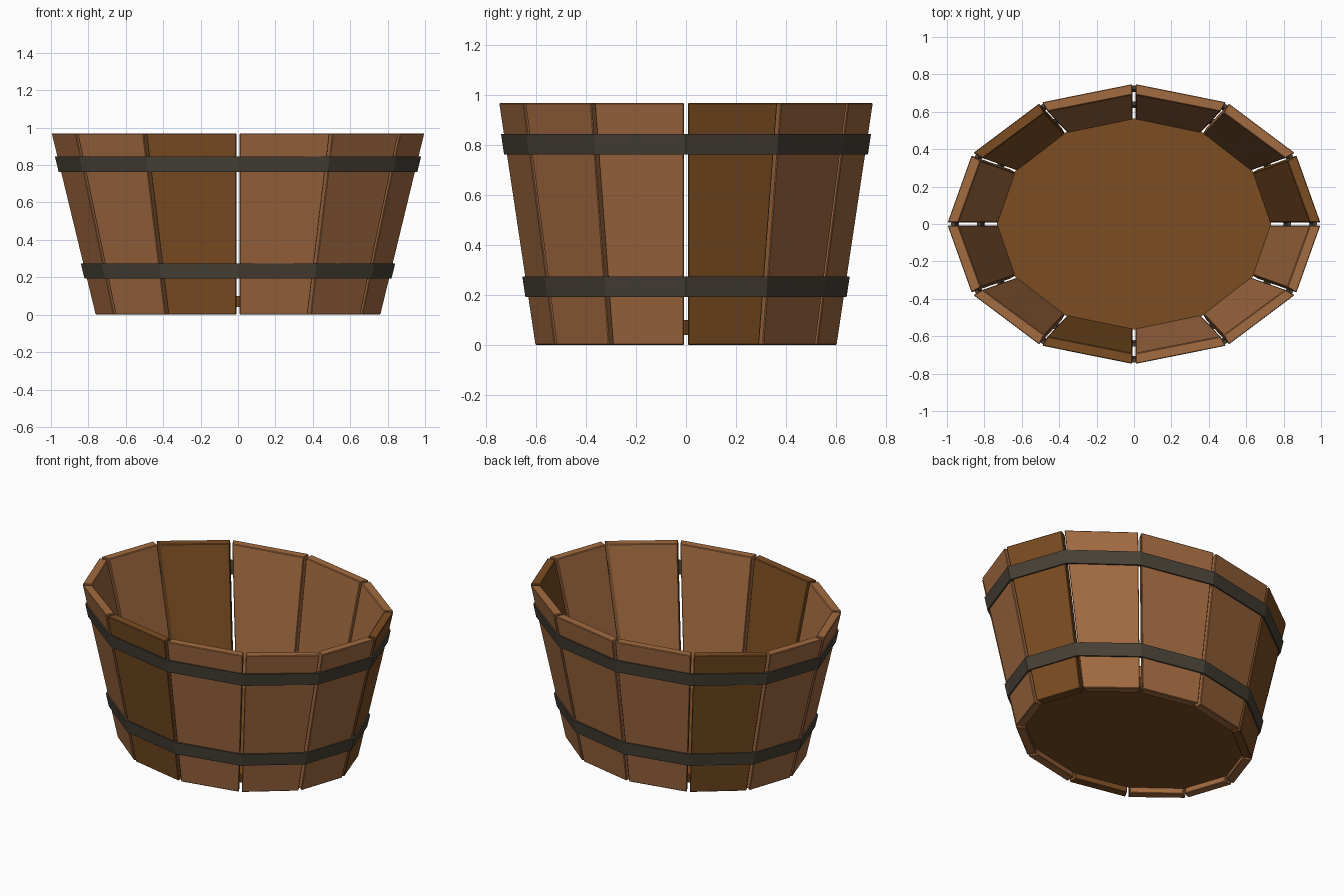
import bpy
import math
from mathutils import Vector

cube = bpy.data.objects.get("Cube")
if cube:
    bpy.data.objects.remove(cube, do_unlink=True)

SIDES = 12
HEIGHT = 0.97
GAP = 0.009
WALL = 0.057


def material(name, rgb):
    mat = bpy.data.materials.new(name)
    mat.use_nodes = True
    color = (*rgb, 1)
    mat.diffuse_color = color
    bsdf = mat.node_tree.nodes["Principled BSDF"]
    bsdf.inputs["Base Color"].default_value = color
    bsdf.inputs["Roughness"].default_value = 0.8
    return mat


light_wood = material("light wood", (0.36, 0.145, 0.052))
dark_wood = material("dark wood", (0.2, 0.075, 0.016))
iron = material("dark iron", (0.065, 0.053, 0.038))


def rim_point(i, z, offset=0.0):
    """Corner i of the flaring oval at height z, moved outward by offset."""
    t = z / HEIGHT
    rx = 0.765 + 0.235 * t + offset
    ry = 0.605 + 0.145 * t + offset
    a = math.tau * i / SIDES
    return Vector((rx * math.cos(a), ry * math.sin(a), z))


def make_object(name, verts, faces, mat, bevel=0.0):
    mesh = bpy.data.meshes.new(name)
    mesh.from_pydata(verts, [], faces)
    mesh.materials.append(mat)
    obj = bpy.data.objects.new(name, mesh)
    bpy.context.collection.objects.link(obj)
    if bevel:
        mod = obj.modifiers.new("worn edges", "BEVEL")
        mod.width = bevel
        mod.segments = 1
    return obj


# Staves: one tapered plank per side, with open joints between them
def make_stave(i):
    verts = []
    for z in (0, HEIGHT):
        for offset in (0, -WALL):
            a, b = rim_point(i, z, offset), rim_point(i + 1, z, offset)
            along = (b - a).normalized() * GAP
            verts += [a + along, b - along]
    faces = [(0, 1, 5, 4), (3, 2, 6, 7), (2, 0, 4, 6),
             (1, 3, 7, 5), (4, 5, 7, 6), (2, 3, 1, 0)]
    wood = dark_wood if i % 4 == 0 else light_wood
    make_object(f"stave_{i + 1}", verts, faces, wood, 0.004)


for i in range(SIDES):
    make_stave(i)


# Floor: a twelve-sided board held inside the staves
floor_verts = [rim_point(i, z, -WALL + 0.002) for z in (0.04, 0.1) for i in range(SIDES)]
floor_faces = [tuple(reversed(range(SIDES))), tuple(range(SIDES, 2 * SIDES))]
for i in range(SIDES):
    j = (i + 1) % SIDES
    floor_faces.append((i, j, j + SIDES, i + SIDES))
make_object("floor_board", floor_verts, floor_faces, dark_wood)


# Bands: closed iron hoops that follow the flare
def make_band(name, low, high):
    section = [(low, 0.009), (high, 0.009), (high, -0.012), (low, -0.012)]
    verts = [rim_point(i, z, off) for i in range(SIDES) for z, off in section]
    faces = []
    for i in range(SIDES):
        a, b = 4 * i, 4 * ((i + 1) % SIDES)
        for k in range(4):
            n = (k + 1) % 4
            faces.append((a + k, b + k, b + n, a + n))
    make_object(name, verts, faces, iron)


make_band("lower_band", 0.193, 0.275)
make_band("upper_band", 0.763, 0.845)
